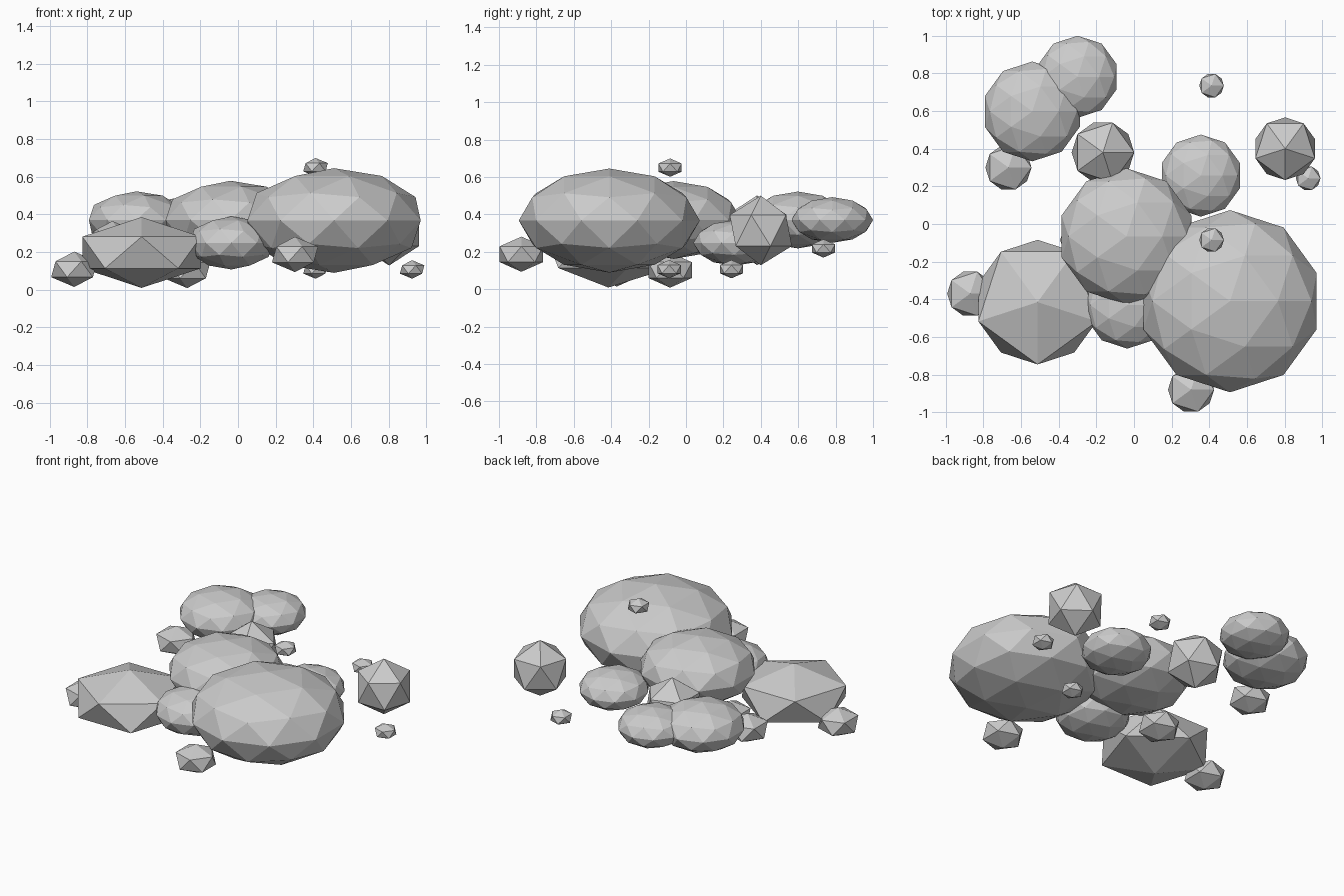
import bpy
import math

cube = bpy.data.objects.get("Cube")
if cube:
    bpy.data.objects.remove(cube, do_unlink=True)

grey = bpy.data.materials.new("light_grey_stone")
grey.use_nodes = True
colour = (0.6, 0.6, 0.6, 1)
grey.diffuse_color = colour
grey.node_tree.nodes["Principled BSDF"].inputs["Base Color"].default_value = colour


def rock(name, centre, radius, height, detail=1, turn=0):
    """A flat-shaded icosphere squashed to a half height."""
    bpy.ops.mesh.primitive_ico_sphere_add(subdivisions=detail, radius=1, location=centre)
    ob = bpy.context.object
    ob.name = name
    ob.scale = (radius, radius, height)
    ob.rotation_euler.z = math.radians(turn)
    ob.data.materials.append(grey)
    bpy.ops.object.shade_flat()


# Large rounded boulders
rock("main_boulder", (0.51, -0.41, 0.367), 0.484, 0.278, 2)
rock("middle_boulder", (-0.04, -0.066, 0.37), 0.362, 0.208, 2)
rock("back_boulder", (-0.54, 0.598, 0.37), 0.265, 0.152, 2)
rock("rear_boulder", (-0.30, 0.782, 0.37), 0.218, 0.122, 2)
rock("front_boulder", (-0.035, -0.43, 0.248), 0.232, 0.141, 2)
rock("side_boulder", (0.355, 0.257, 0.247), 0.218, 0.122, 2)

# Angular blocks
rock("wide_block", (-0.512, -0.415, 0.197), 0.37, 0.188, turn=-18)
rock("side_block", (0.803, 0.40, 0.314), 0.186, 0.186, turn=-18)
rock("back_block", (-0.165, 0.38, 0.315), 0.186, 0.186)

# Small squashed stones
for name, centre in (
    ("left_stone", (-0.87, -0.37, 0.108)),
    ("front_stone", (0.303, -0.88, 0.187)),
    ("back_stone", (-0.667, 0.30, 0.27)),
    ("under_stone", (-0.27, -0.085, 0.102)),
):
    rock(name, centre, 0.137, 0.094)

# Pebbles
for name, centre in (
    ("top_pebble", (0.412, -0.085, 0.65)),
    ("bottom_pebble", (0.412, -0.09, 0.107)),
    ("back_pebble", (0.412, 0.735, 0.218)),
    ("side_pebble", (0.925, 0.243, 0.107)),
):
    rock(name, centre, 0.073, 0.049)
